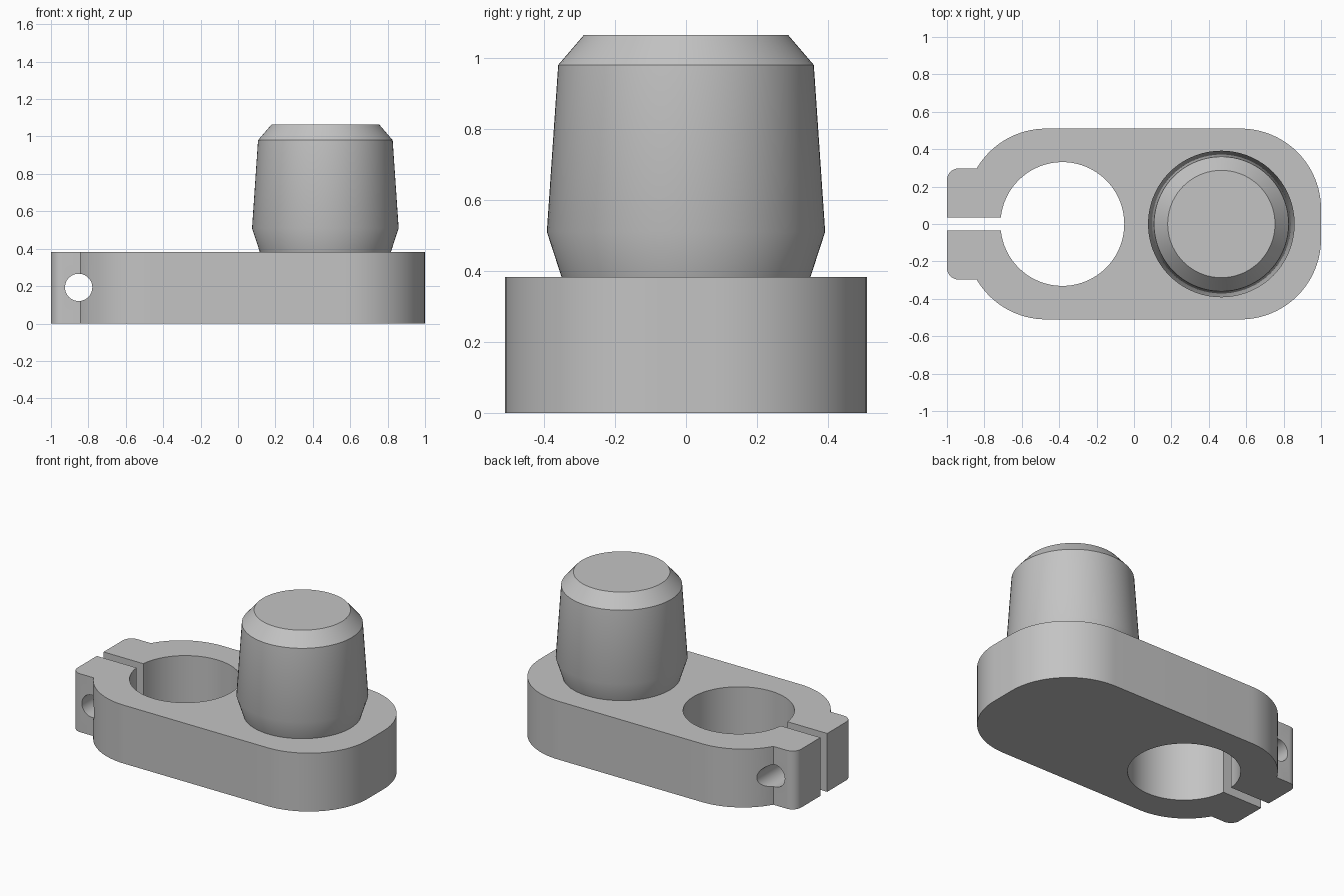
import bpy, bmesh
from math import sin, cos, pi, asin, radians, sqrt

if "Cube" in bpy.data.objects:
    bpy.data.objects.remove(bpy.data.objects["Cube"])

# One plain grey for the whole part
grey = bpy.data.materials.new("machined grey")
grey.use_nodes = True
colour = (0.55, 0.55, 0.55, 1)
grey.diffuse_color = colour
grey.node_tree.nodes["Principled BSDF"].inputs["Base Color"].default_value = colour

HEIGHT = 0.383
HALF_WIDTH = 0.51
CORNER = 0.43
BORE_X, BORE_R = -0.383, 0.331
SLOT = 0.035
LUG_Y, LUG_FILLET = 0.297, 0.062
POST_X = 0.467


def arc(cx, cy, r, start, end, steps):
    angles = [start + (end - start) * i / steps for i in range(steps + 1)]
    return [(cx + r * cos(a), cy + r * sin(a)) for a in angles]


def make_object(name, bm):
    bmesh.ops.recalc_face_normals(bm, faces=bm.faces)
    mesh = bpy.data.meshes.new(name)
    bm.to_mesh(mesh)
    bm.free()
    mesh.materials.append(grey)
    obj = bpy.data.objects.new(name, mesh)
    bpy.context.collection.objects.link(obj)
    return obj


def activate(obj):
    bpy.ops.object.select_all(action='DESELECT')
    obj.select_set(True)
    bpy.context.view_layer.objects.active = obj


def smooth(obj):
    activate(obj)
    bpy.ops.object.shade_smooth_by_angle(angle=radians(30))


# Clamp arm: back half of the split outline, mirrored to the front half
corner_y = HALF_WIDTH - CORNER
lug_angle = pi - asin((LUG_Y - corner_y) / CORNER)
slot_angle = pi - asin(SLOT / BORE_R)
half = arc(1 - CORNER, corner_y, CORNER, 0, pi / 2, 24)
half += arc(-0.47, corner_y, CORNER, pi / 2, lug_angle, 16)
half += arc(-1 + LUG_FILLET, LUG_Y - LUG_FILLET, LUG_FILLET, pi / 2, pi, 8)
half.append((-1, SLOT))
half += arc(BORE_X, 0, BORE_R, slot_angle, 0, 36)
outline = half + [(x, -y) for x, y in reversed(half[:-1])]

bm = bmesh.new()
base = bm.faces.new([bm.verts.new((x, y, 0)) for x, y in outline])
extruded = bmesh.ops.extrude_face_region(bm, geom=[base], use_keep_orig=True)
top = [v for v in extruded["geom"] if isinstance(v, bmesh.types.BMVert)]
bmesh.ops.translate(bm, verts=top, vec=(0, 0, HEIGHT))
arm = make_object("clamp_arm", bm)

# Cross hole for the clamp bolt
bpy.ops.mesh.primitive_cylinder_add(vertices=48, radius=0.073, depth=1.4,
                                    location=(-0.852, 0, 0.193),
                                    rotation=(pi / 2, 0, 0))
cutter = bpy.context.object
cutter.name = "bolt_hole_cutter"
cutter.hide_render = True
cutter.data.materials.append(grey)
cut = arm.modifiers.new("bolt_hole", 'BOOLEAN')
cut.operation = 'DIFFERENCE'
cut.solver = 'EXACT'
cut.object = cutter
activate(arm)
bpy.ops.object.modifier_apply(modifier=cut.name)
bpy.data.objects.remove(cutter)
smooth(arm)

# Tapered post turned from a profile of radius and height
profile = [(0.35, HEIGHT - 0.002), (0.392, 0.51), (0.36, 0.98), (0.287, 1.065)]
SIDES = 72
bm = bmesh.new()
rings = [[bm.verts.new((POST_X + x, y, z))
          for x, y in arc(0, 0, r, 0, 2 * pi, SIDES)[:-1]] for r, z in profile]
for low, high in zip(rings, rings[1:]):
    for i in range(SIDES):
        j = (i + 1) % SIDES
        bm.faces.new((low[i], low[j], high[j], high[i]))
bm.faces.new(rings[-1])
bm.faces.new(rings[0][::-1])
smooth(make_object("tapered_post", bm))
